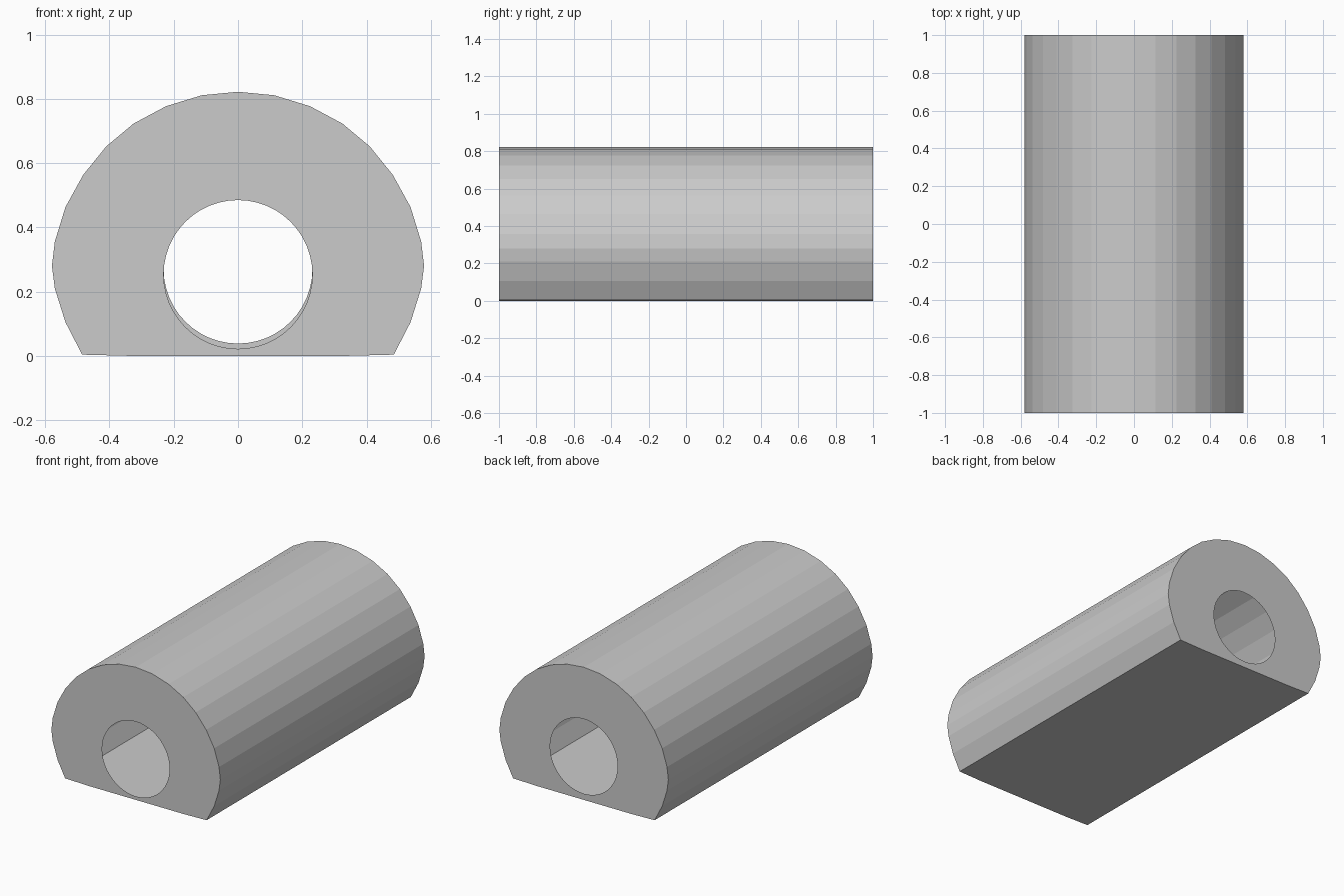
import bpy, bmesh, math

if "Cube" in bpy.data.objects:
    bpy.data.objects.remove(bpy.data.objects["Cube"])

# Right half of the outer cross-section (x, z), top to bottom
HALF = [(0.113, 0.811), (0.224, 0.777), (0.325, 0.723), (0.41, 0.652),
        (0.482, 0.563), (0.537, 0.463), (0.57, 0.356), (0.579, 0.28),
        (0.57, 0.21), (0.537, 0.105), (0.485, 0.004), (0.325, 0.0)]
PROFILE = [(0, 0.822)] + HALF + [(-x, z) for x, z in reversed(HALF)]
HOLE_R = 0.2315
HOLE_SIDES = 48


def add_loop(bm, points, y):
    verts = [bm.verts.new((x, y, z)) for x, z in points]
    edges = [bm.edges.new((v, verts[(i + 1) % len(verts)])) for i, v in enumerate(verts)]
    return verts, edges


def circle(cz):
    steps = [2 * math.pi * i / HOLE_SIDES for i in range(HOLE_SIDES)]
    return [(HOLE_R * math.sin(a), cz + HOLE_R * math.cos(a)) for a in steps]


bm = bmesh.new()
ends = []

# End caps, each pierced by a round opening into the hollow inside
for y, hole_z in ((-1, 0.2535), (1, 0.27)):
    verts, edges = add_loop(bm, PROFILE, y)
    _, hole_edges = add_loop(bm, circle(hole_z), y)
    bmesh.ops.triangle_fill(bm, use_beauty=True, edges=edges + hole_edges,
                            normal=(0, y, 0))
    ends.append(verts)

# Faceted outer wall and flat base
front, back = ends
n = len(front)
for i in range(n):
    j = (i + 1) % n
    bm.faces.new((front[i], front[j], back[j], back[i]))

bmesh.ops.recalc_face_normals(bm, faces=bm.faces)
mesh = bpy.data.meshes.new("hollow_tunnel_shell")
bm.to_mesh(mesh)
bm.free()
shell = bpy.data.objects.new("hollow_tunnel_shell", mesh)
bpy.context.collection.objects.link(shell)
